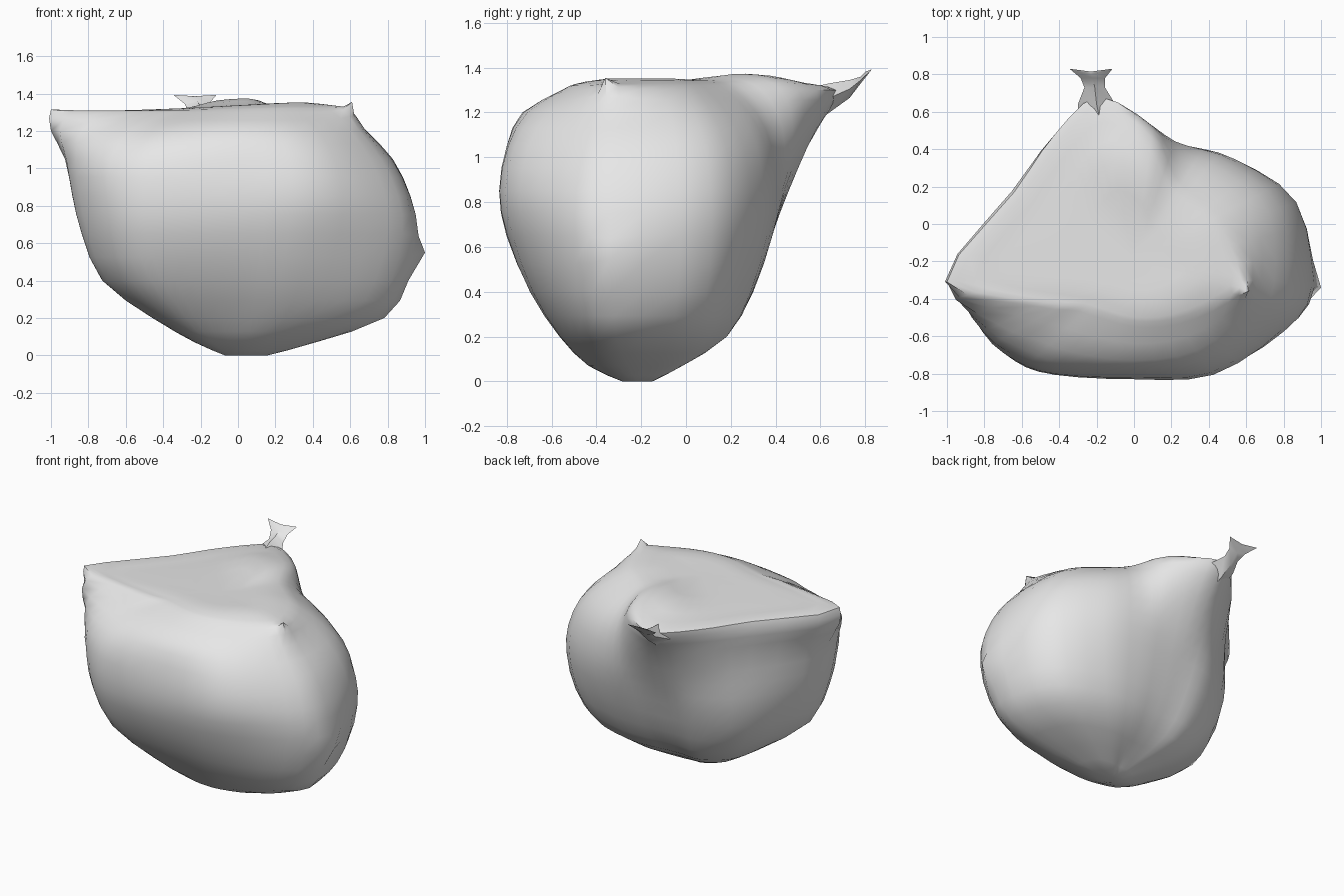
import bpy
import bmesh
import math
from mathutils import Vector

cube = bpy.data.objects.get("Cube")
if cube:
    bpy.data.objects.remove(cube, do_unlink=True)

grey = bpy.data.materials.new("plain_grey")
grey.use_nodes = True
grey.diffuse_color = (0.8, 0.8, 0.8, 1)
grey.node_tree.nodes["Principled BSDF"].inputs["Base Color"].default_value = (0.8, 0.8, 0.8, 1)


def spline(a, b, c, d, t):
    """Smooth curve through b and c."""
    return b + 0.5 * t * (c - a + t * (2 * a - 5 * b + 4 * c - d + t * (3 * (b - c) + d - a)))


def refine_closed(points, steps):
    n = len(points)
    return [spline(points[i - 1], points[i], points[(i + 1) % n], points[(i + 2) % n], s / steps)
            for i in range(n) for s in range(steps)]


def refine_open(points, steps):
    last = len(points) - 1
    result = []
    for i in range(last):
        a, d = points[max(i - 1, 0)], points[min(i + 2, last)]
        result += [spline(a, points[i], points[i + 1], d, s / steps) for s in range(steps)]
    return result + [points[last]]


def loft(name, rings, smooth_angle):
    """Skin a stack of rings and close both ends."""
    bm = bmesh.new()
    loops = [[bm.verts.new(p) for p in ring] for ring in rings]
    for low, high in zip(loops, loops[1:]):
        for j in range(len(low)):
            k = (j + 1) % len(low)
            bm.faces.new((low[j], low[k], high[k], high[j]))
    for loop in (loops[0], loops[-1]):
        centre = sum((v.co for v in loop), Vector()) / len(loop)
        tip = bm.verts.new(centre)
        for j in range(len(loop)):
            bm.faces.new((loop[j - 1], loop[j], tip))
    bmesh.ops.recalc_face_normals(bm, faces=bm.faces)
    mesh = bpy.data.meshes.new(name)
    bm.to_mesh(mesh)
    bm.free()
    mesh.materials.append(grey)
    obj = bpy.data.objects.new(name, mesh)
    bpy.context.collection.objects.link(obj)
    bpy.ops.object.select_all(action='DESELECT')
    obj.select_set(True)
    bpy.context.view_layer.objects.active = obj
    bpy.ops.object.shade_smooth_by_angle(angle=math.radians(smooth_angle))


# Sack body: outlines at rising heights, as radii in a few directions
directions = [-8, 20, 45, 65, 82, 102, 122, 150, 186, 205, 220, 235, 270, 305, 335]
outlines = {
    0.0: [.16, .12, .07, .05, .05, .05, .05, .06, .07, .07, .07, .07, .08, .1, .14],
    0.07: [.42, .37, .26, .19, .17, .17, .19, .22, .23, .25, .25, .24, .23, .28, .39],
    0.2: [.79, .71, .52, .42, .37, .37, .43, .46, .46, .47, .45, .4, .35, .44, .66],
    0.4: [.92, .86, .66, .55, .5, .5, .56, .64, .73, .73, .68, .58, .49, .59, .81],
    0.65: [.97, .92, .75, .64, .59, .59, .65, .72, .84, .84, .8, .71, .6, .7, .88],
    0.85: [.93, .91, .77, .68, .65, .67, .69, .73, .89, .88, .83, .74, .63, .74, .87],
    1.05: [.83, .83, .73, .67, .71, .76, .74, .73, .93, .89, .8, .71, .6, .69, .78],
    1.2: [.69, .69, .62, .61, .73, .85, .78, .75, 1.005, .8, .66, .59, .53, .58, .66],
    1.3: [.61, .54, .48, .51, .71, .9, .8, .74, 1.005, .57, .41, .36, .35, .41, .54],
}
crown = outlines[1.3]


def outline_points(radii):
    for angle, r in zip(directions, radii):
        a = math.radians(angle)
        yield r * math.cos(a), r * math.sin(a) - 0.2


def crown_rise(x, y):
    """Crown climbs to the left, with a soft crest in front of the neck."""
    slope = min(max((x + 0.5) / 0.8, 0), 1)
    crest = math.exp(-((x - 0.03) ** 2 + (y - 0.36) ** 2) / 0.04)
    return 0.01 + 0.042 * slope + 0.055 * crest


rings = [refine_closed([Vector((x, y, z)) for x, y in outline_points(radii)], 3)
         for z, radii in outlines.items()]
for scale in (0.85, 0.6, 0.3):
    blend = min(1, (1 - scale) * 4)
    ring = [Vector((x, y, 1.3 + blend * crown_rise(x, y)))
            for x, y in outline_points([r * scale for r in crown])]
    rings.append(refine_closed(ring, 3))
columns = [refine_open(list(column), 2) for column in zip(*rings)]
body = [[Vector((p.x, p.y, max(p.z, 0))) for p in ring] for ring in zip(*columns)]


# Pinched tips: draw the cloth out to a point
def pinch(tip, reach):
    tip = Vector(tip)
    points = [p for ring in body for p in ring]
    nearest = min(points, key=lambda p: (p - tip).length)
    for p in points:
        pull = max(0, 1 - (p - tip).length / reach) ** 2 * 0.6
        p += (tip - p) * (1 if p is nearest else pull)


pinch((.61, -.36, 1.355), .25)
pinch((1, -.34, .55), .2)
pinch((-1, -.31, 1.315), .14)
pinch((-1, -.31, 1.2), .1)
loft("sack_body", body, 50)

# Back neck: diamond sections that narrow, then flare at the tied end
neck_sections = [
    ((-.17, .5, 1.2), .13, .1),
    ((-.2, .64, 1.265), .1, .065),
    ((-.21, .73, 1.305), .055, .04),
    ((-.22, .78, 1.345), .065, .015),
    ((-.23, .83, 1.393), .115, .004)]
neck = []
for centre, width, height in neck_sections:
    c, side, up = Vector(centre), Vector((width, 0, 0)), Vector((0, 0, height))
    neck.append([c + side, c + up, c - side, c - up])
# Notch in the middle of the flared end
for corner in neck[-1][1::2]:
    corner.y -= 0.03
    corner.z -= 0.015
loft("back_neck", neck, 40)
